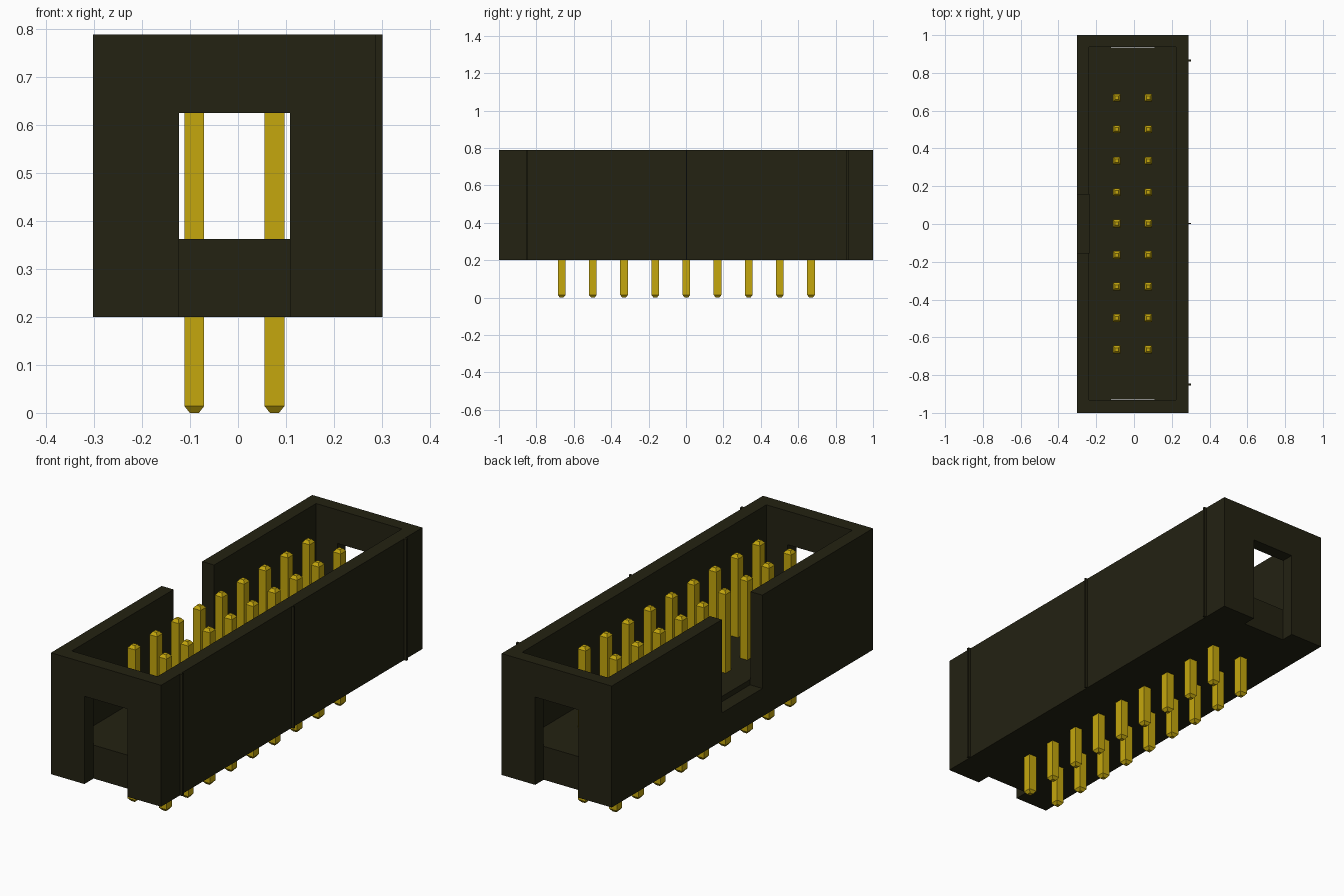
import bpy, bmesh

old = bpy.data.objects.get("Cube")
if old:
    bpy.data.objects.remove(old, do_unlink=True)


def material(name, color):
    mat = bpy.data.materials.new(name)
    mat.use_nodes = True
    mat.diffuse_color = color
    mat.node_tree.nodes["Principled BSDF"].inputs["Base Color"].default_value = color
    return mat


black = material("olive black plastic", (0.017, 0.016, 0.006, 1))
gold = material("gold metal", (0.56, 0.39, 0.004, 1))


def box(name, x, y, z, mat):
    """Box from (min, max) ranges on each axis."""
    bm = bmesh.new()
    bmesh.ops.create_cube(bm, size=1)
    for v in bm.verts:
        v.co = [r[0] if c < 0 else r[1] for c, r in zip(v.co, (x, y, z))]
    return finish(name, bm, mat)


def finish(name, bm, mat):
    mesh = bpy.data.meshes.new(name)
    bm.to_mesh(mesh)
    bm.free()
    mesh.materials.append(mat)
    obj = bpy.data.objects.new(name, mesh)
    bpy.context.collection.objects.link(obj)
    return obj


def cut(target, x, y, z):
    cutter = box("cutter", x, y, z, black)
    cutter.hide_render = True
    mod = target.modifiers.new("cut", "BOOLEAN")
    mod.operation, mod.solver, mod.object = "DIFFERENCE", "EXACT", cutter
    bpy.context.view_layer.objects.active = target
    bpy.ops.object.modifier_apply(modifier=mod.name)
    bpy.data.objects.remove(cutter, do_unlink=True)


# Shroud: open tray with a keyed side slot and a notch in each end wall
bottom, floor, top = 0.2, 0.362, 0.788
shroud = box("shroud", (-0.302, 0.288), (-1, 1), (bottom, top), black)
cut(shroud, (-0.238, 0.222), (-0.932, 0.937), (floor, 1))
cut(shroud, (-0.5, -0.236), (-0.153, 0.157), (0.336, 1))
for y in ((-1.2, -0.93), (0.935, 1.2)):
    cut(shroud, (-0.123, 0.108), y, (0, 0.625))

# Thin vertical ribs on the plain side
for i, (y, half) in enumerate(((-0.85, 0.006), (0.002, 0.003), (0.865, 0.006))):
    box(f"rib_{i + 1}", (0.28, 0.301), (y - half, y + half), (bottom, top), black)

# Square pins with chamfered tips
PIN, TIP, LENGTH = 0.0205, 0.0095, 0.757


def pin(name, x, y):
    bm = bmesh.new()
    rings = []
    for half, z in ((TIP, 0), (PIN, 0.014), (PIN, LENGTH - 0.014), (TIP, LENGTH)):
        rings.append([bm.verts.new((x + sx * half, y + sy * half, z))
                      for sx, sy in ((-1, -1), (1, -1), (1, 1), (-1, 1))])
    bm.faces.new(rings[0][::-1])
    bm.faces.new(rings[-1])
    for a, b in zip(rings, rings[1:]):
        for i in range(4):
            j = (i + 1) % 4
            bm.faces.new((a[i], a[j], b[j], b[i]))
    finish(name, bm, gold)


for side, x in (("right", -0.091), ("left", 0.076)):
    for row in range(9):
        pin(f"pin_{side}_{row + 1}", x, 0.002 + (row - 4) / 6)
